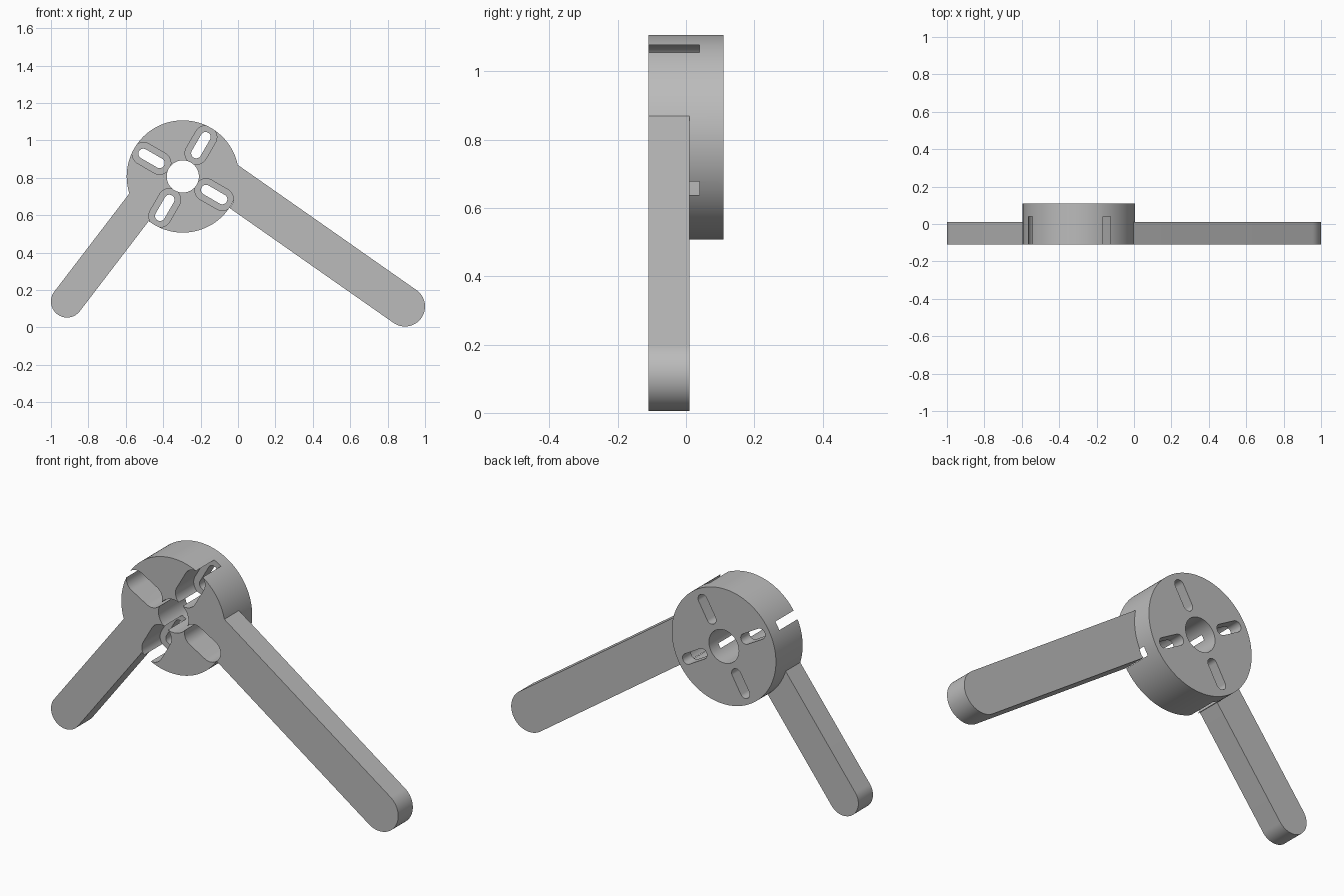
import bpy, bmesh
from math import cos, sin, pi, radians, atan2

cube = bpy.data.objects.get("Cube")
if cube:
    bpy.data.objects.remove(cube, do_unlink=True)

grey = bpy.data.materials.new("plain_grey")
grey.use_nodes = True
colour = (0.5, 0.5, 0.5, 1)
grey.diffuse_color = colour
grey.node_tree.nodes["Principled BSDF"].inputs["Base Color"].default_value = colour

CX, CZ, RADIUS = -0.295, 0.807, 0.3
FRONT, BACK = -0.11, 0.11


def capsule(a, b, r, steps=32):
    """Outline of a round-ended bar from a to b; a circle when a equals b."""
    angle = atan2(b[1] - a[1], b[0] - a[0])
    points = []
    for centre, start in ((b, angle - pi / 2), (a, angle + pi / 2)):
        last = steps if a == b else steps + 1
        for i in range(last):
            t = start + pi * i / steps
            points.append((centre[0] + r * cos(t), centre[1] + r * sin(t)))
    return points


def prism(name, outline, y0, y1):
    """Extrude an outline in the xz plane along y."""
    bm = bmesh.new()
    face = bm.faces.new([bm.verts.new((x, y0, z)) for x, z in outline])
    side = bmesh.ops.extrude_face_region(bm, geom=[face])["geom"]
    moved = [v for v in side if isinstance(v, bmesh.types.BMVert)]
    bmesh.ops.translate(bm, verts=moved, vec=(0, y1 - y0, 0))
    bmesh.ops.recalc_face_normals(bm, faces=bm.faces)
    mesh = bpy.data.meshes.new(name)
    bm.to_mesh(mesh)
    bm.free()
    mesh.materials.append(grey)
    obj = bpy.data.objects.new(name, mesh)
    bpy.context.collection.objects.link(obj)
    return obj


def combine(target, tool, operation):
    """Apply a boolean and discard the tool."""
    mod = target.modifiers.new(operation, "BOOLEAN")
    mod.operation, mod.solver, mod.object = operation, "EXACT", tool
    bpy.context.view_layer.objects.active = target
    bpy.ops.object.modifier_apply(modifier=mod.name)
    bpy.data.objects.remove(tool, do_unlink=True)


def polar(distance, degrees):
    t = radians(degrees)
    return CX + distance * cos(t), CZ + distance * sin(t)


# Round hub
hub = (CX, CZ)
bracket = prism("hub_with_arms", capsule(hub, hub, RADIUS, 64), FRONT, BACK)

# Two arms, each with one edge in line with the hub centre
for name, tip, r, degrees, length in (
    ("long_arm", (0.893, 0.112), 0.107, 145, 1.32),
    ("short_arm", (-0.914, 0.139), 0.086, 52.6, 0.86),
):
    t = radians(degrees)
    root = (tip[0] + length * cos(t), tip[1] + length * sin(t))
    combine(bracket, prism(name, capsule(root, tip, r), FRONT, 0.01), "UNION")

# Centre hole
combine(bracket, prism("hole_cutter", capsule(hub, hub, 0.086), -0.3, 0.3), "DIFFERENCE")

# Four screw slots, each with a wide recess from the front
for degrees in (60, 150, 240, 330):
    ends = polar(0.1435, degrees), polar(0.2435, degrees)
    combine(bracket, prism("recess_cutter", capsule(*ends, 0.06), -0.3, 0.04), "DIFFERENCE")
    combine(bracket, prism("slot_cutter", capsule(*ends, 0.027), -0.3, 0.3), "DIFFERENCE")

# Smooth the round walls, keep the rims sharp
bpy.ops.object.select_all(action="DESELECT")
bracket.select_set(True)
bpy.context.view_layer.objects.active = bracket
bpy.ops.object.shade_smooth_by_angle(angle=radians(30))
